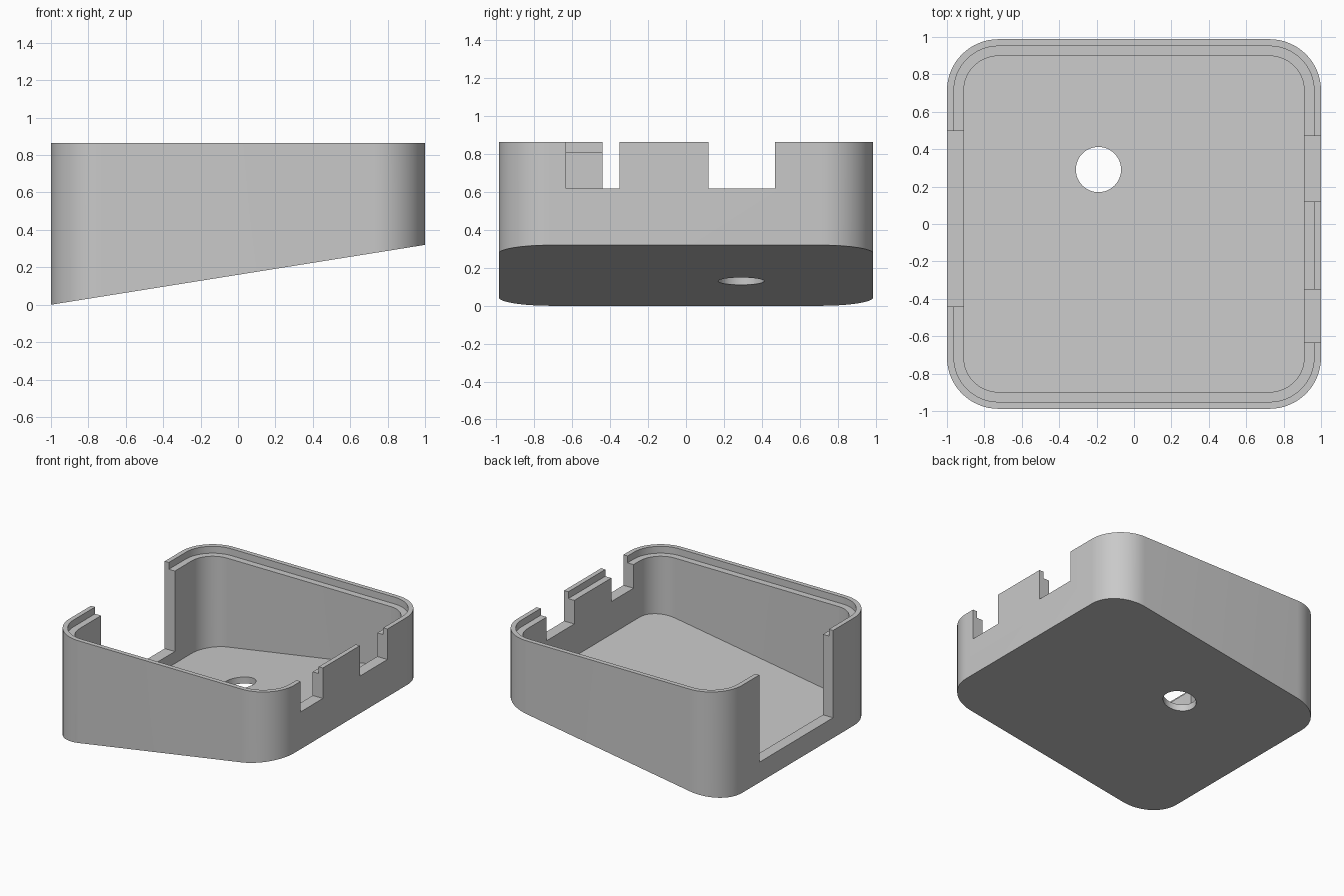
import bpy, bmesh, math

if "Cube" in bpy.data.objects:
    bpy.data.objects.remove(bpy.data.objects["Cube"])

HALF_X, HALF_Y, RADIUS = 1.0, 0.988, 0.275
TOP, LEDGE, WALL, LIP, FLOOR = 0.865, 0.81, 0.09, 0.037, 0.052

grey = bpy.data.materials.new("light grey plastic")
grey.use_nodes = True
colour = (0.585, 0.585, 0.585, 1)
grey.diffuse_color = colour
grey.node_tree.nodes["Principled BSDF"].inputs["Base Color"].default_value = colour


def slope(x):
    """Height of the tilted underside."""
    return 0.16 * (x + 1)


def rounded_loop(bm, inset, height, steps=16):
    """Ring of vertices around a rounded rectangle; height is a function of x."""
    r = RADIUS - inset
    ring = []
    for i, (sx, sy) in enumerate([(1, 1), (-1, 1), (-1, -1), (1, -1)]):
        for k in range(steps + 1):
            a = math.pi / 2 * (i + k / steps)
            x = sx * (HALF_X - RADIUS) + r * math.cos(a)
            y = sy * (HALF_Y - RADIUS) + r * math.sin(a)
            ring.append(bm.verts.new((x, y, height(x))))
    return ring


def finish(bm, name):
    bmesh.ops.recalc_face_normals(bm, faces=bm.faces)
    mesh = bpy.data.meshes.new(name)
    bm.to_mesh(mesh)
    bm.free()
    obj = bpy.data.objects.new(name, mesh)
    bpy.context.collection.objects.link(obj)
    mesh.materials.append(grey)
    return obj


def box_cutter(name, x, y0, y1, z0):
    """Block that opens a wall from z0 upward."""
    bm = bmesh.new()
    bmesh.ops.create_cube(bm, size=1)
    bmesh.ops.scale(bm, vec=(0.3, y1 - y0, 1.2 - z0), verts=bm.verts)
    bmesh.ops.translate(bm, vec=(x, (y0 + y1) / 2, (1.2 + z0) / 2), verts=bm.verts)
    return finish(bm, name)


# Tray: rings run from the underside, over the stepped rim, down to the floor
bm = bmesh.new()
rings = [
    rounded_loop(bm, 0, slope),
    rounded_loop(bm, 0, lambda x: TOP),
    rounded_loop(bm, LIP, lambda x: TOP),
    rounded_loop(bm, LIP, lambda x: LEDGE),
    rounded_loop(bm, WALL, lambda x: LEDGE),
    rounded_loop(bm, WALL, lambda x: slope(x) + FLOOR),
]
for a, b in zip(rings, rings[1:]):
    for i in range(len(a)):
        j = (i + 1) % len(a)
        bm.faces.new((a[i], a[j], b[j], b[i]))
bm.faces.new(rings[0])
bm.faces.new(rings[-1])
tray = finish(bm, "sloped_tray")

# Wall openings; the wide one leaves a sill standing above the floor
cutters = [
    box_cutter("wide_opening_cutter", -1.0, -0.44, 0.497, 0.163),
    box_cutter("front_notch_cutter", 1.0, -0.633, -0.35, 0.62),
    box_cutter("back_notch_cutter", 1.0, 0.12, 0.47, 0.62),
]

# Round hole in the floor
bm = bmesh.new()
bmesh.ops.create_cone(bm, cap_ends=True, segments=48, radius1=0.121, radius2=0.121, depth=1)
bmesh.ops.translate(bm, vec=(-0.19, 0.291, 0.15), verts=bm.verts)
cutters.append(finish(bm, "hole_cutter"))

bpy.context.view_layer.objects.active = tray
for cutter in cutters:
    cutter.hide_render = True
    mod = tray.modifiers.new(cutter.name, 'BOOLEAN')
    mod.operation, mod.solver, mod.object = 'DIFFERENCE', 'EXACT', cutter
    bpy.ops.object.modifier_apply(modifier=mod.name)
    bpy.data.objects.remove(cutter)

bpy.ops.object.select_all(action='DESELECT')
tray.select_set(True)
bpy.ops.object.shade_smooth_by_angle(angle=math.radians(30))
